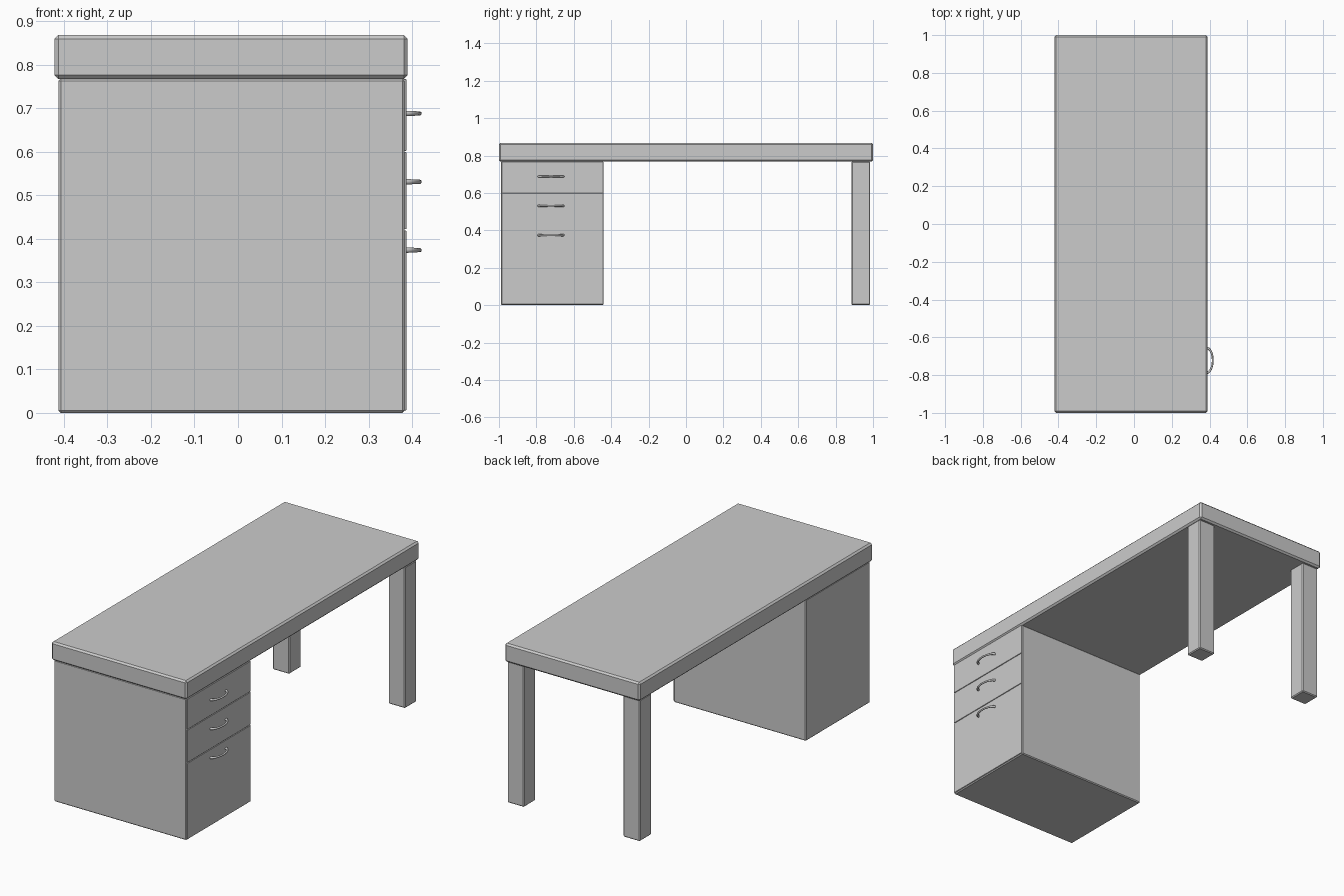
import bpy
import math

if "Cube" in bpy.data.objects:
    bpy.data.objects.remove(bpy.data.objects["Cube"])


def box(name, x, y, z, bevel):
    """Bevelled box from (min, max) ranges on each axis."""
    bpy.ops.mesh.primitive_cube_add(size=1)
    ob = bpy.context.object
    ob.name = name
    ob.location = [(r[0] + r[1]) / 2 for r in (x, y, z)]
    ob.scale = [r[1] - r[0] for r in (x, y, z)]
    bpy.ops.object.transform_apply(location=False, rotation=False, scale=True)
    mod = ob.modifiers.new("edge_bevel", 'BEVEL')
    mod.width = bevel
    mod.segments = 1
    return ob


def handle(name, z):
    """Bowed tube pull, slightly thicker at both ends."""
    cu = bpy.data.curves.new(name, 'CURVE')
    cu.dimensions = '3D'
    cu.bevel_depth = 0.005
    cu.bevel_resolution = 3
    cu.use_fill_caps = True
    sp = cu.splines.new('POLY')
    n = 16
    sp.points.add(n)
    for i, p in enumerate(sp.points):
        a = math.pi * i / n
        p.co = (0.384 + 0.033 * math.sin(a), -0.722 - 0.066 * math.cos(a), z, 1)
        p.radius = 1.0 + 0.3 * abs(math.cos(a)) ** 4
    ob = bpy.data.objects.new(name, cu)
    bpy.context.collection.objects.link(ob)
    bpy.ops.object.select_all(action='DESELECT')
    ob.select_set(True)
    bpy.context.view_layer.objects.active = ob
    bpy.ops.object.convert(target='MESH')
    bpy.ops.object.shade_smooth_by_angle(angle=math.radians(40))


# Desk top
box("desk_top", (-0.422, 0.390), (-1.0, 1.0), (0.767, 0.868), 0.009)

# Cabinet body
box("cabinet", (-0.412, 0.383), (-0.99, -0.44), (0.0, 0.768), 0.005)

# Drawer fronts with thin gaps between them
for label, z0, z1 in (("bottom", 0.006, 0.419), ("middle", 0.422, 0.599), ("top", 0.602, 0.767)):
    box(label + "_drawer_front", (0.370, 0.387), (-0.986, -0.444), (z0, z1), 0.001)

# Drawer handles
for label, z in (("bottom", 0.374), ("middle", 0.531), ("top", 0.688)):
    handle(label + "_drawer_handle", z)

# Legs at the open end
for label, x0 in (("left", -0.412), ("right", 0.283)):
    box(label + "_leg", (x0, x0 + 0.1), (0.885, 0.985), (0.0, 0.768), 0.005)
